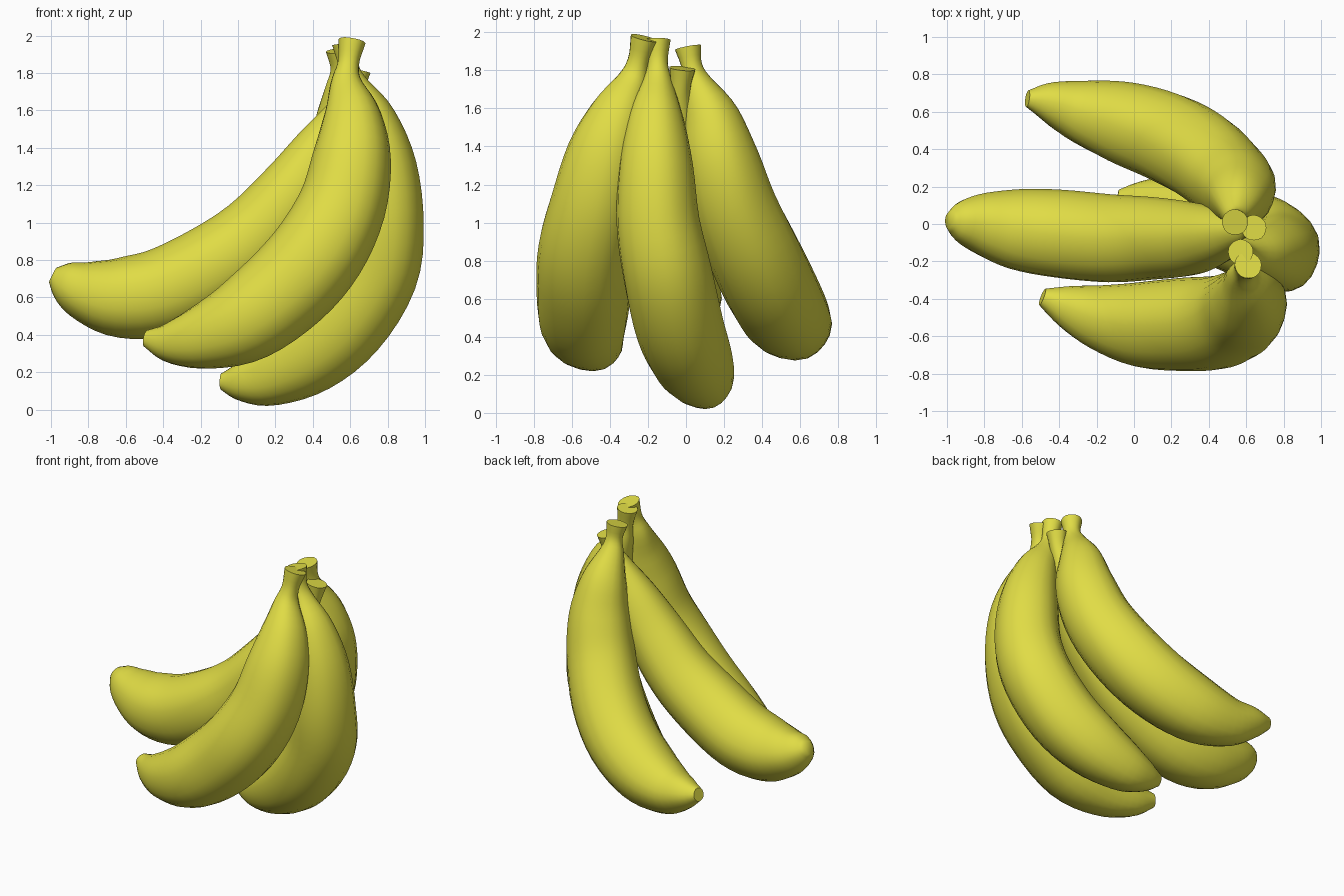
import bpy, bmesh, math
from mathutils import Vector

if "Cube" in bpy.data.objects:
    bpy.data.objects.remove(bpy.data.objects["Cube"])

SIDES, STEPS = 20, 4
# shared radius profile, stem end to blossom tip
RADII = [.07, .055, .085, .15, .2, .225, .24, .24, .22, .17, .11, .045]

skin = bpy.data.materials.new("banana_skin")
skin.diffuse_color = (0.75, 0.72, 0.06, 1)
skin.use_nodes = True
skin.node_tree.nodes["Principled BSDF"].inputs["Base Color"].default_value = skin.diffuse_color


def spline(a, b, c, d, t):
    return 0.5 * (2 * b + (c - a) * t + (2 * a - 5 * b + 4 * c - d) * t * t
                  + (3 * b - a - 3 * c + d) * t ** 3)


def smooth_path(pts):
    p = [2 * pts[0] - pts[1]] + pts + [2 * pts[-1] - pts[-2]]
    out = [spline(*p[i:i + 4], s / STEPS)
           for i in range(len(pts) - 1) for s in range(STEPS)]
    return out + [pts[-1]]


def banana(name, path, scale=1.0):
    pts = smooth_path([Vector((*p, r * scale)) for p, r in zip(path, RADII)])
    bm = bmesh.new()
    rings = []
    for i, p in enumerate(pts):
        c, r = p.to_3d(), p[3]
        t = (pts[min(i + 1, len(pts) - 1)].to_3d() - pts[max(i - 1, 0)].to_3d()).normalized()
        u = Vector((0, 1, 0))
        u = (u - t * u.dot(t)).normalized()
        v = t.cross(u)
        # faint five-sided ridges
        rings.append([bm.verts.new(c + (u * math.cos(a) + v * math.sin(a)) * r * (1 + .015 * math.cos(5 * a)))
                      for a in (2 * math.pi * k / SIDES for k in range(SIDES))])
    for a, b in zip(rings, rings[1:]):
        for k in range(SIDES):
            n = (k + 1) % SIDES
            bm.faces.new((a[k], a[n], b[n], b[k]))
    bm.faces.new(rings[0][::-1])
    bm.faces.new(rings[-1])
    bmesh.ops.recalc_face_normals(bm, faces=bm.faces)
    mesh = bpy.data.meshes.new(name)
    bm.to_mesh(mesh)
    bm.free()
    mesh.materials.append(skin)
    ob = bpy.data.objects.new(name, mesh)
    bpy.context.collection.objects.link(ob)
    bpy.ops.object.select_all(action='DESELECT')
    ob.select_set(True)
    bpy.context.view_layer.objects.active = ob
    bpy.ops.object.shade_smooth_by_angle(angle=math.radians(50))


# front banana
banana("front_banana", [
    (.61, -.22, 1.97), (.59, -.25, 1.85), (.58, -.28, 1.74), (.61, -.35, 1.57),
    (.61, -.42, 1.36), (.56, -.48, 1.10), (.44, -.53, .86), (.27, -.54, .66),
    (.04, -.54, .48), (-.18, -.50, .39), (-.36, -.44, .36), (-.49, -.39, .38)], 1.04)

# lowest banana on the right
banana("right_banana", [
    (.57, -.15, 1.96), (.59, -.15, 1.84), (.62, -.15, 1.73), (.70, -.16, 1.55),
    (.76, -.16, 1.30), (.775, -.15, 1.0), (.73, -.10, .73), (.57, -.04, .47),
    (.37, .03, .29), (.16, .09, .18), (.01, .12, .15), (-.09, .14, .15)], .97)

# long middle banana reaching left
banana("middle_banana", [
    (.64, -.02, 1.81), (.62, -.03, 1.71), (.56, -.04, 1.60), (.45, -.06, 1.40),
    (.30, -.08, 1.16), (.10, -.08, .93), (-.13, -.08, .76), (-.40, -.055, .63),
    (-.63, -.03, .60), (-.81, 0, .635), (-.93, .015, .69), (-.99, .02, .72)], .98)

# back banana
banana("back_banana", [
    (.54, .01, 1.92), (.55, .03, 1.82), (.55, .06, 1.72), (.56, .13, 1.55),
    (.56, .18, 1.33), (.50, .25, 1.08), (.37, .36, .83), (.18, .46, .63),
    (-.06, .54, .50), (-.28, .60, .46), (-.45, .65, .49), (-.57, .67, .52)])
